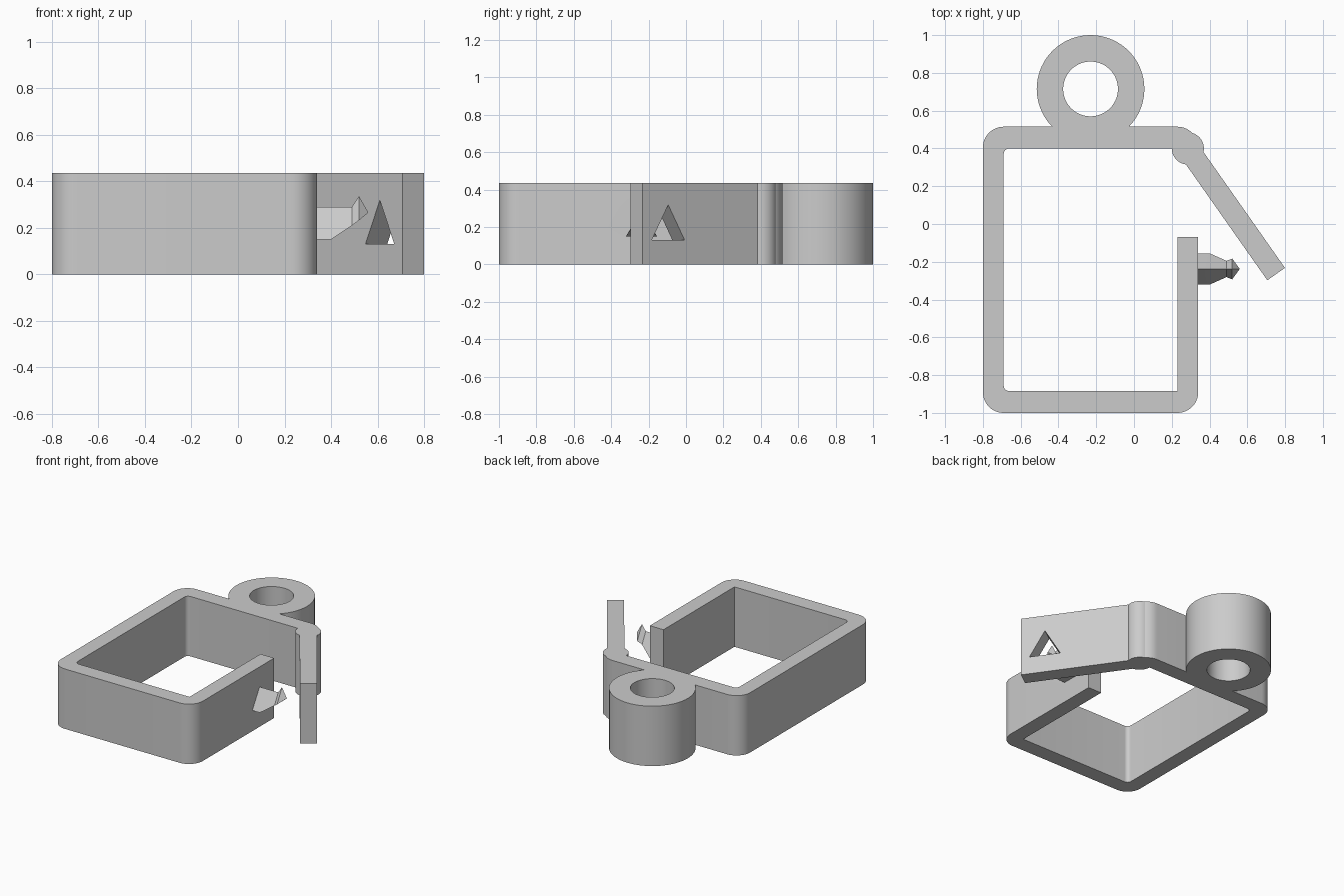
import bpy, bmesh, math
from mathutils import Matrix, Vector

if "Cube" in bpy.data.objects:
    bpy.data.objects.remove(bpy.data.objects["Cube"])

H = 0.435                       # height of the clip
HINGE = Vector((0.285, 0.40))   # hinge centre
ARM_DIR = math.atan2(-0.818, 0.575)

grey = bpy.data.materials.new("grey plastic")
grey.diffuse_color = (0.6, 0.6, 0.6, 1)
grey.use_nodes = True
grey.node_tree.nodes["Principled BSDF"].inputs["Base Color"].default_value = grey.diffuse_color


def finish(name, bm):
    bmesh.ops.recalc_face_normals(bm, faces=bm.faces)
    mesh = bpy.data.meshes.new(name)
    bm.to_mesh(mesh)
    bm.free()
    mesh.materials.append(grey)
    obj = bpy.data.objects.new(name, mesh)
    bpy.context.collection.objects.link(obj)
    return obj


def prism(name, pts, z0=0.0, z1=H):
    bm = bmesh.new()
    face = bm.faces.new([bm.verts.new((x, y, z0)) for x, y in pts])
    new = bmesh.ops.extrude_face_region(bm, geom=[face])["geom"]
    bmesh.ops.translate(bm, vec=(0, 0, z1 - z0),
                        verts=[v for v in new if isinstance(v, bmesh.types.BMVert)])
    return finish(name, bm)


def arc(cx, cy, r, a0, a1, n):
    return [(cx + r * math.cos(math.radians(a0 + (a1 - a0) * i / n)),
             cy + r * math.sin(math.radians(a0 + (a1 - a0) * i / n))) for i in range(n + 1)]


def circle(cx, cy, r, n=72):
    return arc(cx, cy, r, 0, 360, n)[:-1]


def boolean(obj, other, operation):
    mod = obj.modifiers.new(operation, 'BOOLEAN')
    mod.operation, mod.object, mod.solver = operation, other, 'EXACT'
    bpy.context.view_layer.objects.active = obj
    bpy.ops.object.modifier_apply(modifier=mod.name)
    bpy.data.objects.remove(other)


# Open rounded frame: outer contour clockwise, then inner contour back
R, r = 0.11, 0.03
outline = [(0.34, -0.07)]
outline += arc(0.34 - R, -1 + R, R, 0, -90, 12)
outline += arc(-0.80 + R, -1 + R, R, -90, -180, 12)
outline += arc(-0.80 + R, 0.515 - R, R, 180, 90, 12)
outline += arc(0.34 - R, 0.515 - R, R, 90, 0, 12)
outline += [(HINGE.x, HINGE.y)]
outline += arc(-0.69 + r, 0.40 - r, r, 90, 180, 6)
outline += arc(-0.69 + r, -0.885 + r, r, 180, 270, 6)
outline += [(0.23, -0.885), (0.23, -0.07)]
clip = prism("clip_body", outline)

# Hinge bead and hanging ring
boolean(clip, prism("hinge", circle(HINGE.x, HINGE.y, 0.085, 48)), 'UNION')
boolean(clip, prism("ring", circle(-0.23, 0.715, 0.285)), 'UNION')
boolean(clip, prism("ring_hole", circle(-0.23, 0.715, 0.145), -0.1, H + 0.1), 'DIFFERENCE')

# Swinging arm with a triangular catch hole, built along x and then turned
arm = prism("latch_arm", [(0, -0.057), (0.813, -0.057), (0.813, 0.057), (0, 0.057)])
hole = prism("catch_hole", [(0.538, 0.13), (0.753, 0.13), (0.645, 0.318)], -0.2, 0.2)
hole.data.transform(Matrix.Rotation(math.pi / 2, 4, 'X'))
boolean(arm, hole, 'DIFFERENCE')
arm.data.transform(Matrix.Translation((HINGE.x, HINGE.y, 0)) @ Matrix.Rotation(ARM_DIR, 4, 'Z'))
boolean(clip, arm, 'UNION')

# Barbed catch: triangular sections (x, half width, bottom, top) ending in a point
bm = bmesh.new()
rings = []
for x, w, zb, zt in [(0.32, 0.083, 0.15, 0.29), (0.40, 0.083, 0.15, 0.29),
                     (0.49, 0.043, 0.21, 0.29), (0.52, 0.055, 0.232, 0.335)]:
    rings.append([bm.verts.new((x, -0.238 + y, z)) for y, z in ((-w, zb), (w, zb), (0, zt))])
tip = bm.verts.new((0.56, -0.238, 0.265))
bm.faces.new(rings[0])
for i in range(3):
    j = (i + 1) % 3
    for a, b in zip(rings, rings[1:]):
        bm.faces.new((a[i], a[j], b[j], b[i]))
    bm.faces.new((rings[-1][i], rings[-1][j], tip))
boolean(clip, finish("catch_barb", bm), 'UNION')

# Smooth the round walls and keep the corners crisp
bpy.ops.object.select_all(action='DESELECT')
clip.select_set(True)
bpy.context.view_layer.objects.active = clip
bpy.ops.object.shade_smooth_by_angle(angle=math.radians(25))
